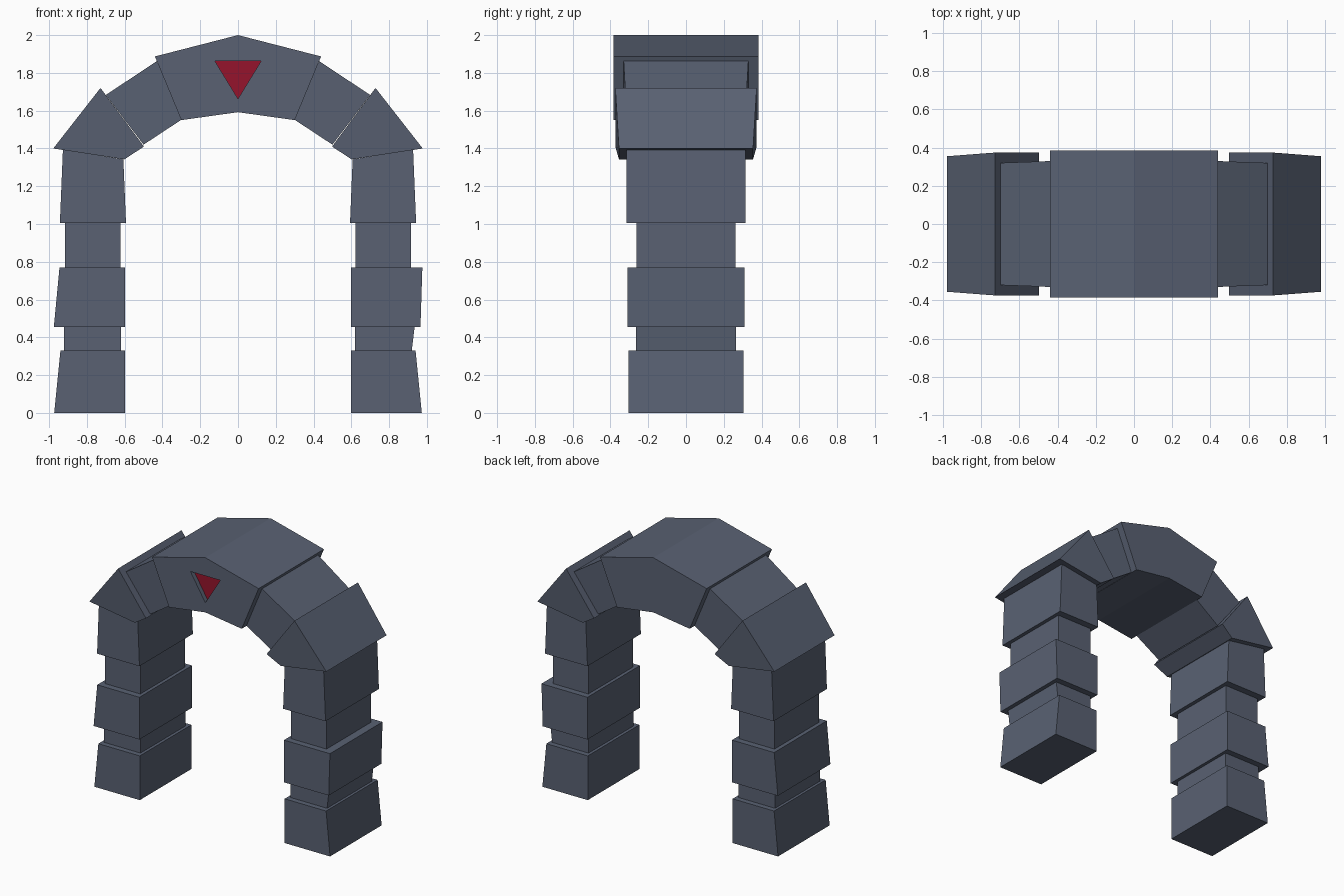
import bpy, bmesh

if "Cube" in bpy.data.objects:
    bpy.data.objects.remove(bpy.data.objects["Cube"])


def material(name, rgb):
    m = bpy.data.materials.new(name)
    m.diffuse_color = (*rgb, 1)
    m.use_nodes = True
    m.node_tree.nodes["Principled BSDF"].inputs["Base Color"].default_value = m.diffuse_color
    return m


STONE = material("slate", (0.10, 0.12, 0.17))
RED = material("red", (0.30, 0.007, 0.025))


def block(name, pts, mat=STONE, y=None):
    """Prism from an (x, z, half depth) profile; y=(front, back) overrides depth."""
    bm = bmesh.new()
    front = [bm.verts.new((p[0], y[0] if y else -p[2], p[1])) for p in pts]
    back = [bm.verts.new((p[0], y[1] if y else p[2], p[1])) for p in pts]
    bm.faces.new(front)
    bm.faces.new(back[::-1])
    for i in range(len(pts)):
        j = (i + 1) % len(pts)
        bm.faces.new((front[j], front[i], back[i], back[j]))
    bmesh.ops.recalc_face_normals(bm, faces=bm.faces)
    me = bpy.data.meshes.new(name)
    bm.to_mesh(me)
    bm.free()
    me.materials.append(mat)
    ob = bpy.data.objects.new(name, me)
    bpy.context.collection.objects.link(ob)
    return ob


def course(name, s, z0, z1, inner, out0, out1, d):
    """One pillar stone with a vertical inner side and sloped outer side."""
    block(name, [(s * inner, z0, d), (s * out0, z0, d),
                 (s * out1, z1, d), (s * inner, z1, d)])


for side, s in (("left", -1), ("right", 1)):
    right = s > 0
    # Pillar: wide stones separated by narrow ones
    course(side + "_base_stone", s, 0, 0.33, 0.598, 0.973, 0.94, 0.304)
    course(side + "_lower_neck", s, 0.33, 0.455, 0.62,
           0.92, 0.935 if right else 0.92, 0.264)
    course(side + "_middle_stone", s, 0.455, 0.77, 0.597,
           0.966 if right else 0.975, 0.976 if right else 0.945, 0.31)
    course(side + "_upper_neck", s, 0.77, 1.005, 0.622, 0.915, 0.915, 0.263)
    d = 0.315
    block(side + "_top_stone", [(s * 0.593, 1.005, d), (s * 0.943, 1.005, d),
                                (s * 0.927, 1.393, d), (s * 0.607, 1.342, d)])
    # Arch: flared shoulder stone and slimmer link stone
    block(side + "_shoulder_stone", [
        (s * 0.978, 1.40, 0.355), (s * 0.602, 1.342, 0.355),
        (s * 0.498, 1.41, 0.374), (s * 0.728, 1.72, 0.374)])
    block(side + "_link_stone", [
        (s * 0.70, 1.683, 0.32), (s * 0.50, 1.42, 0.32),
        (s * 0.295, 1.555, 0.33), (s * 0.43, 1.862, 0.33)])

# Keystone with a triangular recess in the front
d = 0.385
keystone = block("keystone", [
    (-0.44, 1.887, d), (0, 2, d), (0.44, 1.887, d),
    (0.30, 1.55, d), (0, 1.592, d), (-0.30, 1.55, d)])
TRI = [(-0.123, 1.864), (0.123, 1.864), (0, 1.663)]
cutter = block("recess_cutter", TRI, y=(-0.5, -0.35))
cutter.hide_render = True
cutter.hide_viewport = False
mod = keystone.modifiers.new("recess", 'BOOLEAN')
mod.object = cutter
mod.operation = 'DIFFERENCE'
mod.solver = 'EXACT'
bpy.context.view_layer.objects.active = keystone
bpy.ops.object.modifier_apply(modifier=mod.name)
bpy.data.objects.remove(cutter)

# Red panel at the bottom of the recess
block("red_gem_panel", TRI, RED, y=(-0.351, -0.34))
